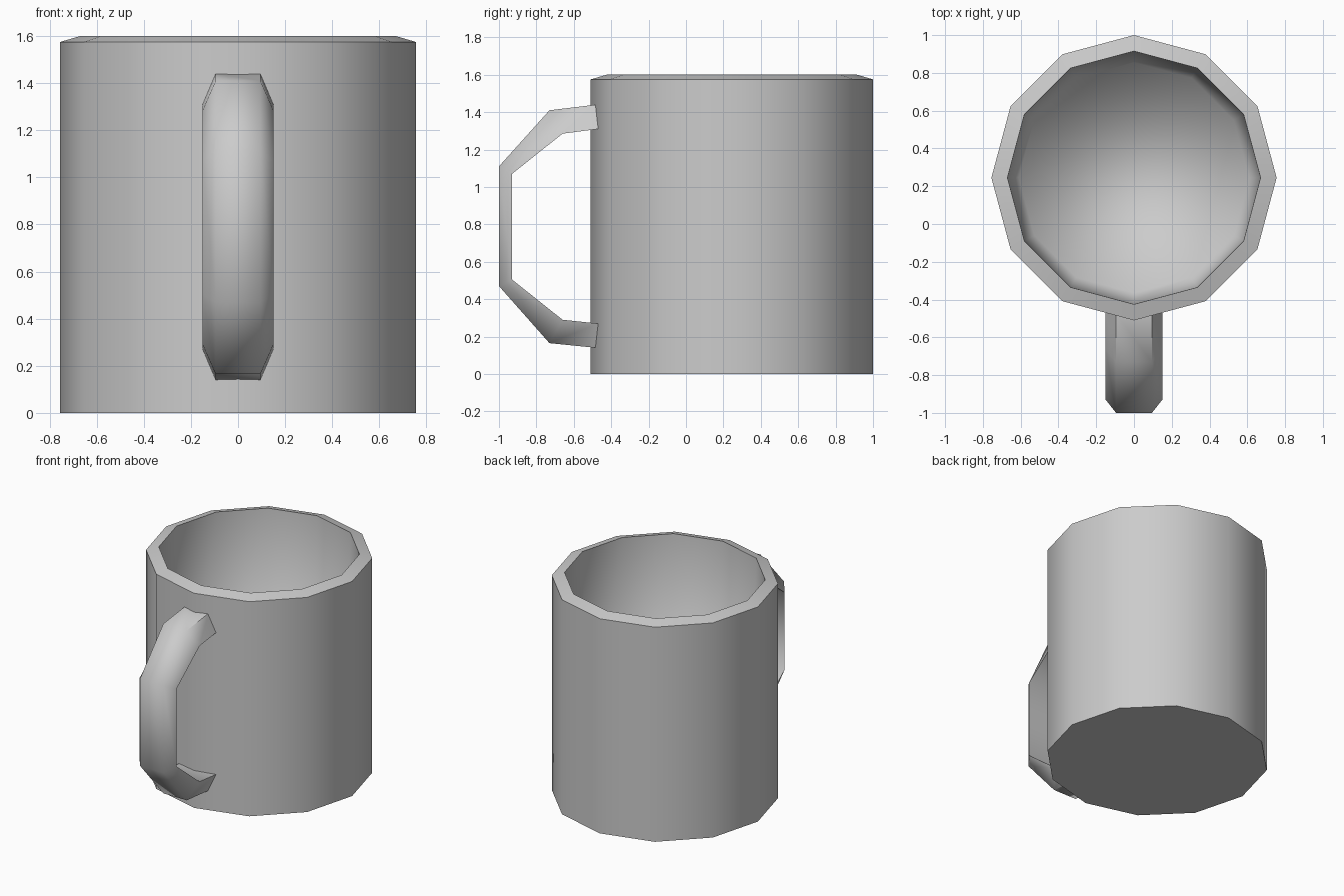
import bpy, bmesh
from math import cos, sin, pi, radians

if "Cube" in bpy.data.objects:
    bpy.data.objects.remove(bpy.data.objects["Cube"])

SIDES = 12
CENTRE_Y = 0.245


def finish(name, bm, angle, soft=()):
    """Recalculate normals, mark sharp edges and create the object."""
    bmesh.ops.recalc_face_normals(bm, faces=bm.faces)
    for f in bm.faces:
        f.smooth = True
    for e in bm.edges:
        e.smooth = e in soft or e.calc_face_angle(0) < radians(angle)
    me = bpy.data.meshes.new(name)
    bm.to_mesh(me)
    bm.free()
    ob = bpy.data.objects.new(name, me)
    bpy.context.collection.objects.link(ob)
    return ob


def loft(bm, rings):
    """Skin consecutive closed rings of points and cap both ends."""
    loops = [[bm.verts.new(p) for p in ring] for ring in rings]
    n = len(loops[0])
    for a, b in zip(loops, loops[1:]):
        for i in range(n):
            j = (i + 1) % n
            bm.faces.new((a[i], a[j], b[j], b[i]))
    bm.faces.new(loops[0])
    return bm.faces.new(loops[-1])


# Cup: outer wall, sloped rim, slightly tapered inside and floor
profile = [(0.755, 0.0), (0.755, 1.575), (0.67, 1.6), (0.61, 0.1)]
bm = bmesh.new()
floor = loft(bm, [[(r * cos(2 * pi * i / SIDES), CENTRE_Y + r * sin(2 * pi * i / SIDES), z)
                   for i in range(SIDES)] for r, z in profile])
finish("cup", bm, 50, set(floor.edges))

# Handle: trapezoid section, narrow on the outside, swept through six stations
outer = [(-0.48, 1.44), (-0.73, 1.41), (-1.0, 1.11), (-1.0, 0.47), (-0.73, 0.165), (-0.48, 0.14)]
inner = [(-0.47, 1.31), (-0.66, 1.285), (-0.93, 1.07), (-0.93, 0.505), (-0.66, 0.29), (-0.47, 0.27)]
bm = bmesh.new()
loft(bm, [[(-0.095, *o), (0.095, *o), (0.15, *i), (-0.15, *i)] for o, i in zip(outer, inner)])
finish("handle", bm, 65)
